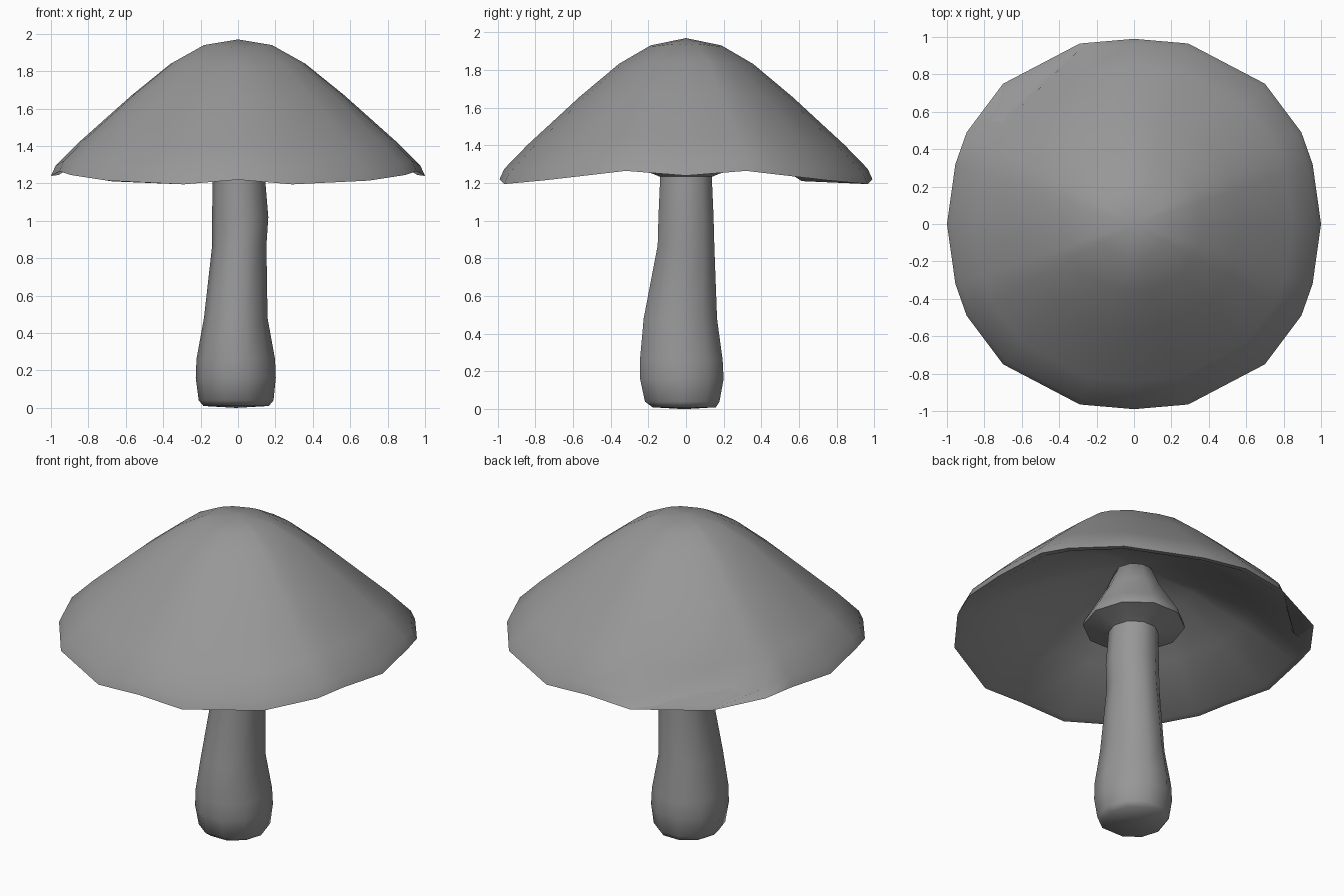
import bpy, bmesh, math

if "Cube" in bpy.data.objects:
    bpy.data.objects.remove(bpy.data.objects["Cube"])

# Dark grey shared by all parts
grey = bpy.data.materials.new("dark_grey")
grey.diffuse_color = (.31, .31, .31, 1)
grey.use_nodes = True
grey.node_tree.nodes["Principled BSDF"].inputs["Base Color"].default_value = grey.diffuse_color


def loft(name, rings, bottom=None, top=None, angle=60):
    """Skin a list of closed rings, optionally ending in pole points."""
    bm = bmesh.new()
    loops = [[bm.verts.new(p) for p in ring] for ring in rings]
    n = len(loops[0])
    for a, b in zip(loops, loops[1:]):
        for i in range(n):
            j = (i + 1) % n
            bm.faces.new((a[i], a[j], b[j], b[i]))
    for loop, pole in ((loops[0], bottom), (loops[-1], top)):
        if pole:
            v = bm.verts.new(pole)
            for i in range(n):
                bm.faces.new((loop[i], loop[(i + 1) % n], v))
    bmesh.ops.recalc_face_normals(bm, faces=bm.faces)
    me = bpy.data.meshes.new(name)
    bm.to_mesh(me)
    bm.free()
    me.materials.append(grey)
    ob = bpy.data.objects.new(name, me)
    bpy.context.collection.objects.link(ob)
    bpy.context.view_layer.objects.active = ob
    ob.select_set(True)
    bpy.ops.object.shade_smooth_by_angle(angle=math.radians(angle))
    ob.select_set(False)
    return ob


# Wavy rim: one quadrant mirrored to all four
quad = [(1.0, 0, 1.24), (.955, .32, 1.265), (.895, .49, 1.245),
        (.70, .75, 1.215), (.29, .965, 1.195), (0, .99, 1.22)]
half = quad + [(-x, y, z) for x, y, z in quad[-2::-1]]
rim = half + [(x, -y, z) for x, y, z in half[-2:0:-1]]


def cap_ring(t, z):
    return [(x * t, y * t, z + (rz - 1.24) * t) for x, y, rz in rim]


# Cap: hollow underside, rim lip, then outer dome
under = [(.12, 1.65), (.35, 1.57), (.65, 1.42), (.96, 1.245)]
outer = [(1.0, 1.24), (.975, 1.295), (.85, 1.42), (.57, 1.67),
         (.36, 1.84), (.19, 1.935)]
rings = [cap_ring(t, z) for t, z in under + outer]
k = len(under) + 1
# small fold in the lip at the back left
for i, p in enumerate(rings[k]):
    if p[0] < -.6 and p[1] > .6:
        rings[k][i] = (p[0] * .98, p[1] * .84, p[2] - .06)
loft("cap", rings, (0, 0, 1.66), (0, 0, 1.97))


# Ten-sided section: centre x, centre y, radius x, radius y, z
def oval(cx, cy, rx, ry, z, n=10):
    return [(cx + rx * math.cos(2 * math.pi * i / n),
             cy + ry * 1.04 * math.sin(2 * math.pi * i / n), z)
            for i in range(n)]


# Stem, swelling toward the foot
stem = [(-.01, -.01, .175, .17, .01), (-.01, -.02, .2, .2, .04),
        (-.012, -.022, .214, .224, .16), (-.012, -.025, .21, .222, .26),
        (-.012, -.03, .17, .197, .48), (.007, 0, .145, .152, .87),
        (.012, 0, .15, .148, 1.02), (.005, 0, .142, .14, 1.2),
        (0, 0, .14, .14, 1.33)]
loft("stem", [oval(*s) for s in stem], (-.01, -.01, 0), (0, 0, 1.34))

# Bell shaped skirt under the cap
skirt = [(0, 0, .13, .13, 1.23), (0, 0, .18, .18, 1.25),
         (0, 0, .285, .285, 1.28), (0, 0, .28, .28, 1.31),
         (0, 0, .25, .25, 1.36), (0, 0, .16, .16, 1.51),
         (0, 0, .11, .11, 1.63)]
loft("skirt_ring", [oval(*s) for s in skirt], None, (0, 0, 1.66))
